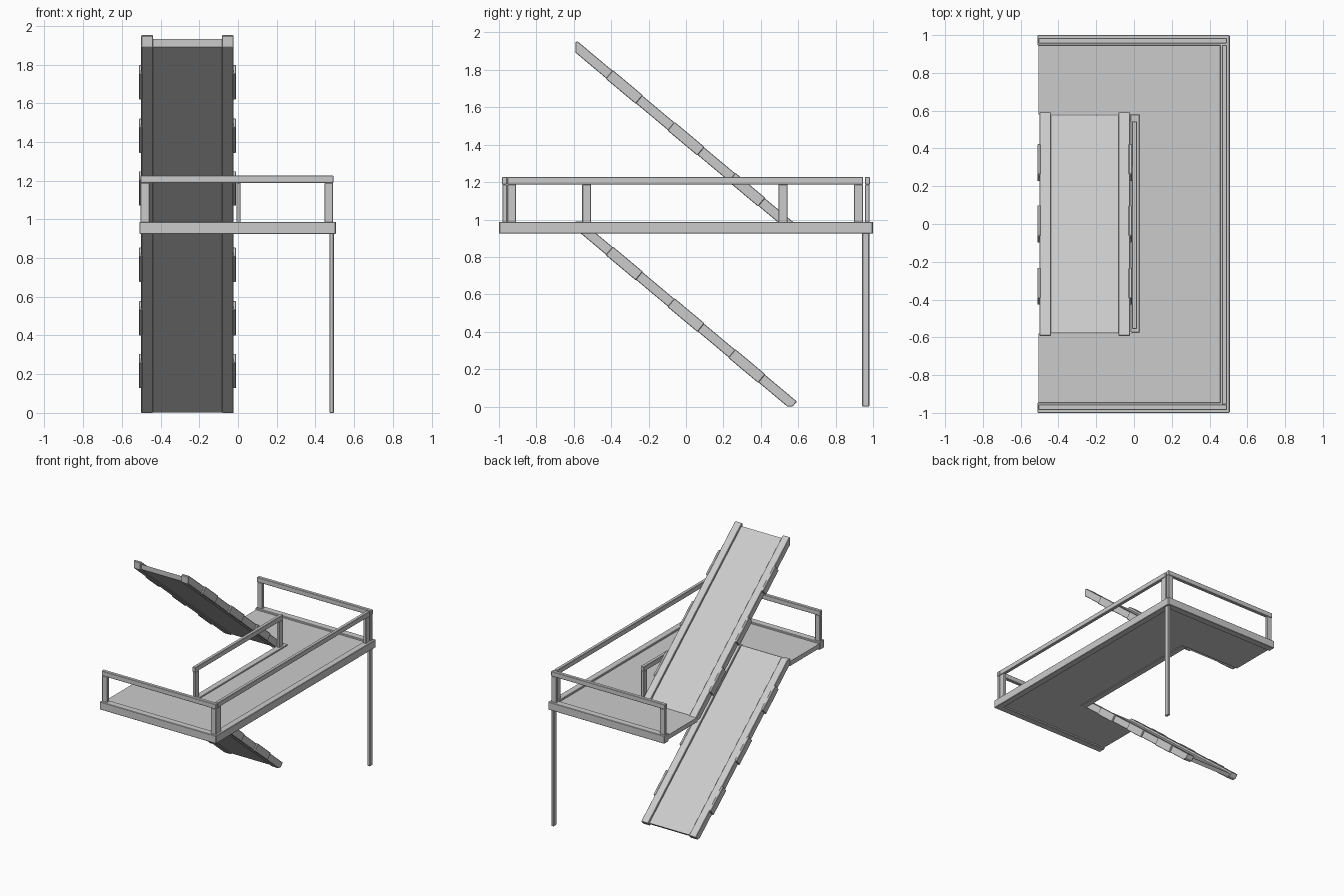
import bpy, bmesh

if "Cube" in bpy.data.objects:
    bpy.data.objects.remove(bpy.data.objects["Cube"])

def finish(name, bm, bevel=0.0):
    bmesh.ops.recalc_face_normals(bm, faces=bm.faces)
    me = bpy.data.meshes.new(name)
    bm.to_mesh(me)
    bm.free()
    ob = bpy.data.objects.new(name, me)
    bpy.context.collection.objects.link(ob)
    if bevel:
        m = ob.modifiers.new("edge", 'BEVEL')
        m.width = bevel
        m.segments = 1
    return ob

def prism(name, pts, axis, a, b, bevel=0.0):
    """Extrude a profile along x (pts = y,z) or z (pts = x,y)."""
    bm = bmesh.new()
    at = (lambda p, q, t: (t, p, q)) if axis == 'x' else (lambda p, q, t: (p, q, t))
    f = bm.faces.new([bm.verts.new(at(p, q, a)) for p, q in pts])
    r = bmesh.ops.extrude_face_region(bm, geom=[f])
    vs = [v for v in r['geom'] if isinstance(v, bmesh.types.BMVert)]
    bmesh.ops.translate(bm, vec=at(0, 0, b - a), verts=vs)
    return finish(name, bm, bevel)

def box(name, x0, x1, y0, y1, z0, z1, bevel=0.003):
    return prism(name, [(x0, y0), (x1, y0), (x1, y1), (x0, y1)], 'z', z0, z1, bevel)

# C-shaped deck around the stair opening
prism("deck", [(-0.505, -0.98), (0.49, -0.98), (0.49, 0.98), (-0.505, 0.98),
               (-0.505, 0.58), (-0.01, 0.58), (-0.01, -0.58), (-0.505, -0.58)],
      'z', 0.937, 0.973)

# Edge beams
Z0, Z1 = 0.925, 0.987
box("front_beam", -0.51, 0.505, -1.0, -0.945, Z0, Z1)
box("back_beam", -0.51, 0.505, 0.945, 1.0, Z0, Z1)
box("outer_beam", 0.455, 0.507, -0.997, 0.997, Z0, Z1)
box("opening_beam", -0.02, 0.03, -0.575, 0.58, Z0 + 0.007, Z1 - 0.005)

# Guard rails: two posts and a top bar each
RZ, RT = 1.188, 1.227
for side, y0 in (("front", -0.984), ("back", 0.956)):
    box(side + "_rail", -0.505, 0.493, y0, y0 + 0.028, RZ, RT)
    for i, x0 in enumerate((-0.503, 0.447)):
        box(f"{side}_post_{i}", x0, x0 + 0.045, y0 + 0.002, y0 + 0.026, 0.96, RZ)
for side, x0, ya, yb in (("outer", 0.465, -0.956, 0.947), ("inner", -0.011, -0.555, 0.543)):
    box(side + "_rail", x0, x0 + 0.027, ya, yb, RZ, RT)
    for i, y0 in enumerate((ya, yb - 0.048)):
        box(f"{side}_post_{i}", x0 + 0.002, x0 + 0.025, y0, y0 + 0.048, 0.96, RZ)

# Single support leg
box("support_leg", 0.473, 0.495, 0.942, 0.98, 0.0, 0.93)

# Stair ramps
S = 0.838
def top(y):
    return 0.027 + S * (0.593 - y)

def ramp(name, dz, flat_top):
    # The lower ramp is trimmed level with the deck beams
    def y_at(z):
        return 0.593 - (z - 0.027) / S
    T = 0.07
    if flat_top:
        head = [(-0.592, top(-0.592) - T), (-0.592, 0.99), (y_at(0.99), 0.99)]
    else:
        head = [(-0.592, top(-0.592) - T), (-0.592, 1.006), (y_at(1.009), 1.009)]
    foot = [(0.593, 0.027), (0.57, 0.0), (y_at(T), 0.0)]
    prof = [(y, z + dz) for y, z in foot + head]
    for side, x0 in (("left", -0.5), ("right", -0.082)):
        prism(f"{name}_{side}_stringer", prof, 'x', x0, x0 + 0.06, 0.003)
    # Recessed walking surface
    a, b = -0.578, 0.575
    pan = [(a, top(a) - 0.06), (a, top(a) - 0.02), (b, top(b) - 0.02), (b - 0.022, top(b) - 0.04)]
    prism(f"{name}_panel", [(y, z + dz) for y, z in pan], 'x', -0.45, -0.07)
    # Side plates, square to the slope
    n = 1 + S * S
    for i, yc in enumerate((-0.33, 0.0, 0.325)):
        zc = top(yc) - T / 2 + dz
        h = T / 2 + 0.004
        oy, oz = h * S / n, h / n
        q = [(yc + k * 0.08 + s * oy, zc - k * 0.08 * S + s * oz)
             for k, s in ((-1, -1), (-1, 1), (1, 1), (1, -1))]
        for side, x0 in (("left", -0.512), ("right", -0.028)):
            prism(f"{name}_{side}_plate_{i}", q, 'x', x0, x0 + 0.018, 0.003)

ramp("lower_ramp", 0.0, True)
ramp("upper_ramp", 0.943, False)
